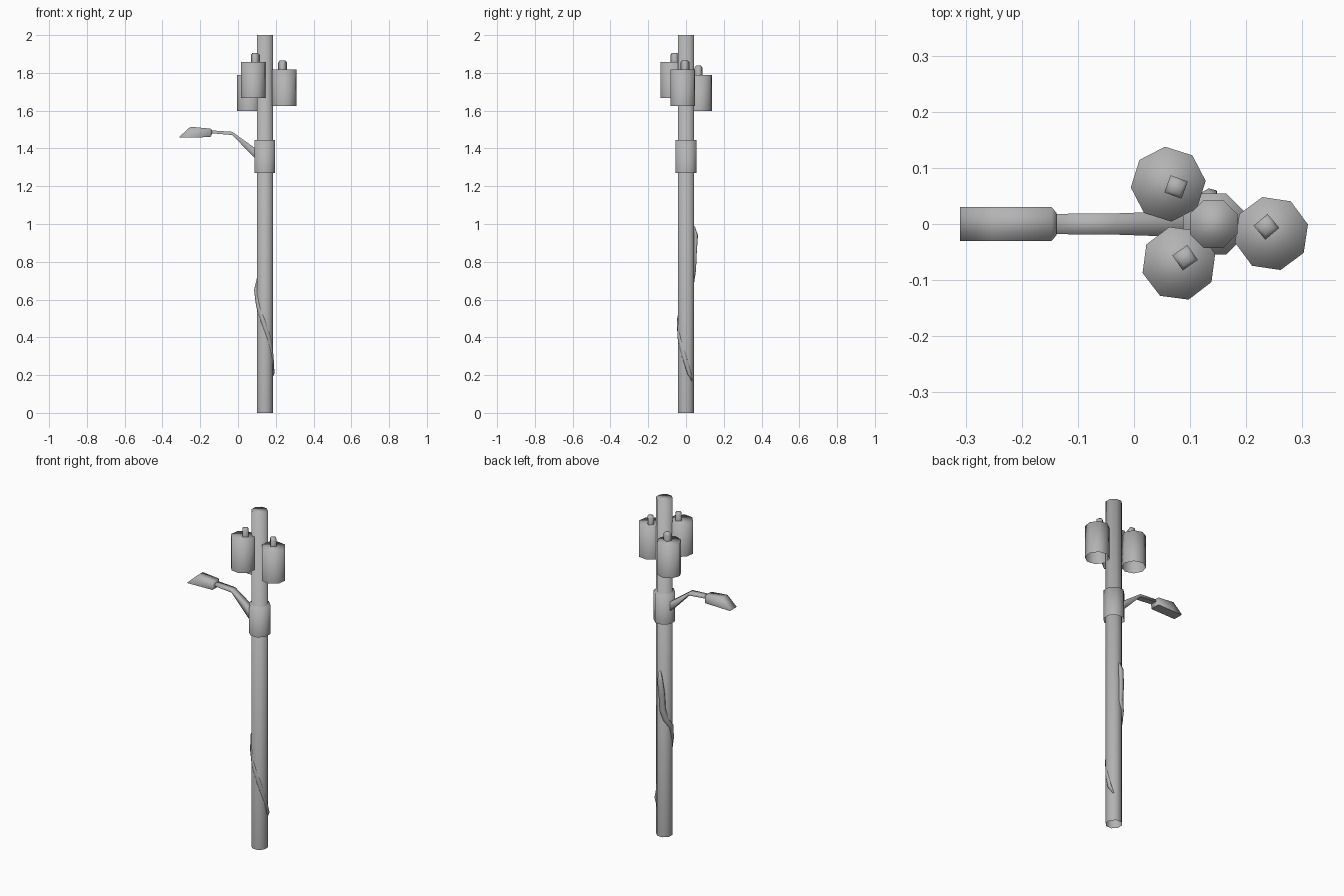
import bpy, bmesh
from math import radians, cos, sin
from mathutils import Vector

cube = bpy.data.objects.get("Cube")
if cube:
    bpy.data.objects.remove(cube, do_unlink=True)

grey = bpy.data.materials.new("plain_grey")
grey.use_nodes = True
COLOUR = (0.45, 0.45, 0.45, 1)
grey.diffuse_color = COLOUR
grey.node_tree.nodes["Principled BSDF"].inputs["Base Color"].default_value = COLOUR


def loft(name, rings, open_start=False):
    """Skin a list of equal-length vertex rings, capping the ends."""
    bm = bmesh.new()
    loops = [[bm.verts.new(p) for p in ring] for ring in rings]
    n = len(loops[0])
    for a, b in zip(loops, loops[1:]):
        for i in range(n):
            j = (i + 1) % n
            bm.faces.new((a[i], a[j], b[j], b[i]))
    if not open_start:
        bm.faces.new(loops[0][::-1])
    bm.faces.new(loops[-1])
    bmesh.ops.recalc_face_normals(bm, faces=bm.faces)
    for f in bm.faces:
        f.smooth = True
        # Level undersides stay crisp
        if f.normal.z < -0.95:
            for e in f.edges:
                e.smooth = False
    mesh = bpy.data.meshes.new(name)
    bm.to_mesh(mesh)
    bm.free()
    mesh.materials.append(grey)
    obj = bpy.data.objects.new(name, mesh)
    bpy.context.collection.objects.link(obj)


def ring(x, y, z, r, sides, turn):
    step = 360 / sides
    return [(x + r * cos(radians(turn + step * i)), y + r * sin(radians(turn + step * i)), z)
            for i in range(sides)]


def tube(name, x, y, z0, z1, r, turn=22.5):
    """Eight-sided tube, closed on top and open below."""
    loft(name, [ring(x, y, z, r, 8, turn) for z in (z0, z1)], open_start=True)


def box_ring(x, low, high, half):
    return [(x, -half, low), (x, half, low), (x, half, high), (x, -half, high)]


# Pole and arm collar
PX = 0.142
tube("pole", PX, 0, 0, 2, 0.046)
tube("collar", PX, 0, 1.27, 1.445, 0.059)

# Transformer cans, each with a square terminal on top
cans = {"back": (0.061, 0.071, 1.598, 5, 0.075, 0.066, 25),
        "front": (0.08, -0.07, 1.666, 15, 0.091, -0.06, 80),
        "side": (0.245, -0.017, 1.626, 14, 0.236, -0.005, 85)}
for name, (x, y, z, turn, tx, ty, tturn) in cans.items():
    top = z + 0.192
    tube(name + "_transformer", x, y, z, top, 0.067, turn)
    loft(name + "_terminal", [ring(tx, ty, top - 0.01, 0.023, 4, tturn),
                              ring(tx, ty, top + 0.038, 0.023, 4, tturn),
                              ring(tx, ty, top + 0.048, 0.014, 4, tturn)], open_start=True)

# Bent lamp arm
loft("lamp_arm", [box_ring(0.12, 1.325, 1.38, 0.024),
                  box_ring(0.085, 1.352, 1.405, 0.023),
                  box_ring(-0.03, 1.471, 1.488, 0.019),
                  box_ring(-0.15, 1.481, 1.496, 0.018)])

# Wedge lamp head
loft("lamp_head", [box_ring(-0.31, 1.457, 1.462, 0.03),
                   box_ring(-0.252, 1.458, 1.515, 0.03),
                   box_ring(-0.147, 1.46, 1.505, 0.03),
                   box_ring(-0.138, 1.475, 1.499, 0.02)])

# Flat cable winding up the pole: angle, height, distance from axis, thickness, half width
path = [(48, 0.17, 0.041, 0.002, 0.004), (22, 0.21, 0.046, 0.009, 0.012),
        (-15, 0.30, 0.041, 0.007, 0.013), (-60, 0.40, 0.042, 0.008, 0.013),
        (-105, 0.49, 0.042, 0.008, 0.013), (-150, 0.57, 0.043, 0.008, 0.014),
        (-180, 0.65, 0.047, 0.010, 0.015), (-225, 0.70, 0.043, 0.011, 0.017),
        (-248, 0.76, 0.045, 0.011, 0.020), (-252, 0.85, 0.048, 0.012, 0.020),
        (-262, 0.94, 0.053, 0.011, 0.017), (-268, 0.985, 0.044, 0.004, 0.006)]
rings = []
for angle, z, dist, thick, half in path:
    out = Vector((cos(radians(angle)), sin(radians(angle)), 0))
    side = Vector((-out.y, out.x, 0.42)).normalized()
    centre = Vector((PX, 0, z)) + out * dist
    rings.append([centre + out * cos(radians(t)) * thick + side * sin(radians(t)) * half
                  for t in range(0, 360, 60)])
loft("hanging_cable", rings)
